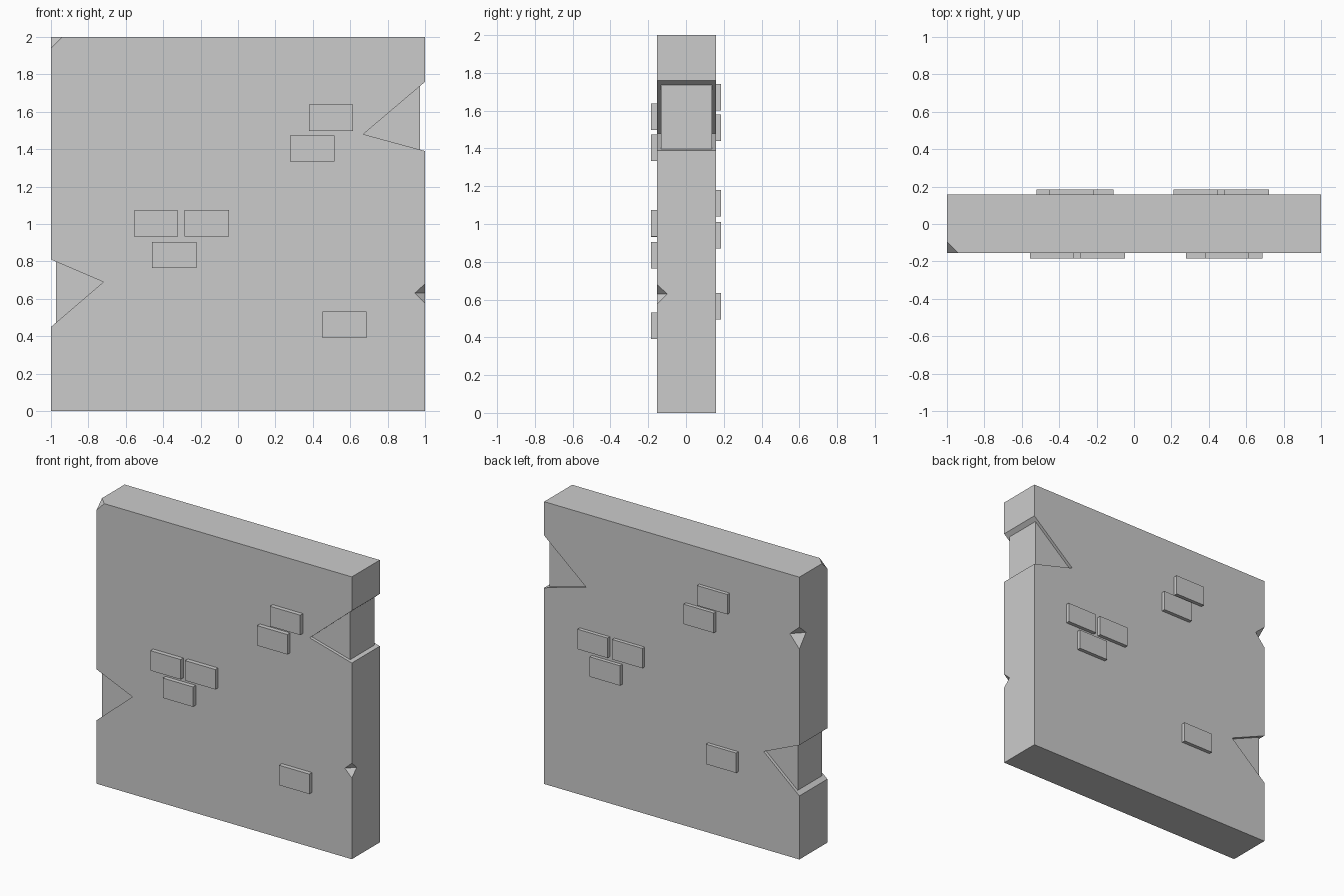
import bpy
import bmesh

old = bpy.data.objects.get("Cube")
if old:
    bpy.data.objects.remove(old, do_unlink=True)

stone = bpy.data.materials.new("stone_grey")
stone.use_nodes = True
GREY = (0.6, 0.6, 0.6, 1)
stone.diffuse_color = GREY
stone.node_tree.nodes["Principled BSDF"].inputs["Base Color"].default_value = GREY

FRONT, BACK = -0.154, 0.159   # wall faces
INSET = 0.022                 # depth of the broken plaster


def hull(name, points):
    """Flat-faced convex solid around the given points."""
    bm = bmesh.new()
    for p in points:
        bm.verts.new(p)
    bmesh.ops.convex_hull(bm, input=bm.verts[:])
    bmesh.ops.dissolve_limit(bm, angle_limit=0.01, verts=bm.verts[:], edges=bm.edges[:])
    bmesh.ops.recalc_face_normals(bm, faces=bm.faces[:])
    mesh = bpy.data.meshes.new(name)
    bm.to_mesh(mesh)
    bm.free()
    mesh.materials.append(stone)
    obj = bpy.data.objects.new(name, mesh)
    bpy.context.collection.objects.link(obj)
    return obj


def box(name, xs, ys, zs):
    return hull(name, [(x, y, z) for x in xs for y in ys for z in zs])


def cut(target, cutter):
    cutter.hide_render = True
    mod = target.modifiers.new("cut", 'BOOLEAN')
    mod.operation, mod.solver, mod.object = 'DIFFERENCE', 'EXACT', cutter
    bpy.context.view_layer.objects.active = target
    bpy.ops.object.modifier_apply(modifier=mod.name)
    bpy.data.objects.remove(cutter, do_unlink=True)


wall = box("wall", (-1, 1), (FRONT, BACK), (0, 2))

# Triangular breaks at both ends, each with a recessed core behind
# (name, side, top z, tip distance from centre, tip z, bottom z)
for name, side, top, tip_x, tip_z, low in (
        ("left", 1, 1.76, 0.67, 1.48, 1.39),
        ("right", -1, 0.81, 0.72, 0.69, 0.45)):
    # Carry the two slanted edges a little past the end of the wall
    grow = 1.1
    reach = (1 - tip_x) * grow
    outline = [(tip_x, tip_z),
               (tip_x + reach, tip_z + (top - tip_z) * grow),
               (tip_x + reach, tip_z + (low - tip_z) * grow)]
    cut(wall, hull("break_cutter", [(side * x, y, z) for x, z in outline for y in (-0.3, 0.3)]))
    box(name + "_break_core", (side * 0.6, side * 0.972),
        (FRONT + INSET, BACK - INSET), (low - 0.03, top + 0.03))

# Small chips on the corners: centre, radius, height up, height down
for (x, y, z), r, up, down in (
        ((1, FRONT, 0.63), 0.055, 0.05, 0.055),
        ((-1, BACK, 1.58), 0.075, 0.065, 0.09),
        ((-1, FRONT, 2), 0.06, 0.06, 0.06)):
    cut(wall, hull("chip_cutter", [(x - r, y, z), (x + r, y, z), (x, y - r, z),
                                   (x, y + r, z), (x, y, z + up), (x, y, z - down)]))

# Raised bricks: left edge and bottom edge of each
W, H = 0.237, 0.141
front_bricks = [(-0.557, 0.932), (-0.285, 0.934), (-0.46, 0.764),
                (0.379, 1.497), (0.279, 1.333), (0.451, 0.39)]
back_bricks = [(-0.453, 1.6), (-0.347, 1.44), (0.485, 1.04),
               (0.212, 1.04), (0.388, 0.87), (-0.522, 0.495)]
for label, bricks, ys in (("front", front_bricks, (-0.185, FRONT + 0.01)),
                          ("back", back_bricks, (BACK - 0.01, 0.185))):
    for i, (x, z) in enumerate(bricks, 1):
        box(f"{label}_brick_{i}", (x, x + W), ys, (z, z + H))
